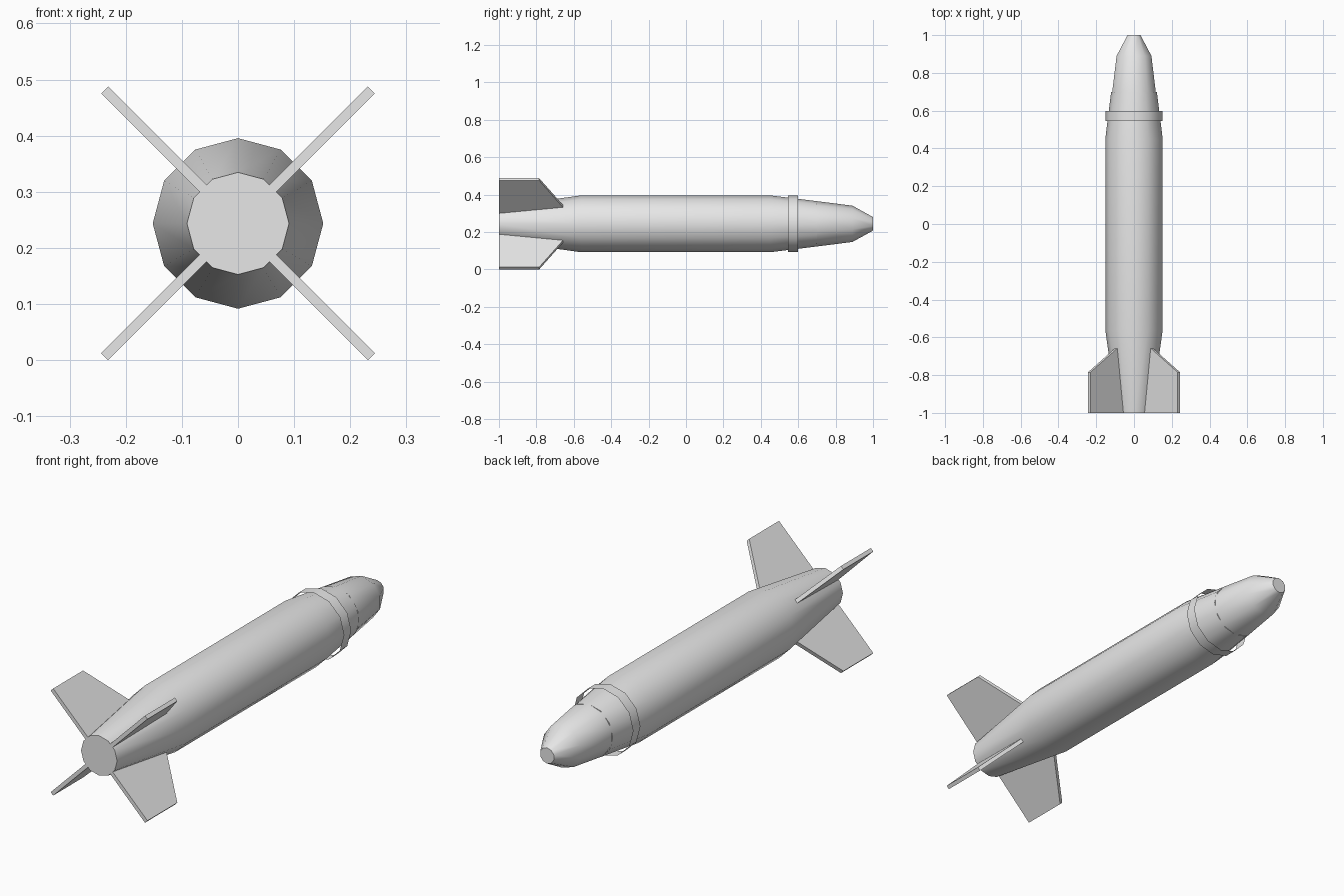
import bpy, bmesh, math
from mathutils import Vector

if "Cube" in bpy.data.objects:
    bpy.data.objects.remove(bpy.data.objects["Cube"])

CZ = 0.2435  # height of the long axis

grey = bpy.data.materials.new("light_grey")
grey.diffuse_color = (0.8, 0.8, 0.8, 1)
grey.use_nodes = True
grey.node_tree.nodes["Principled BSDF"].inputs["Base Color"].default_value = grey.diffuse_color


def finish(name, bm, smooth_angle=None):
    bmesh.ops.recalc_face_normals(bm, faces=bm.faces)
    me = bpy.data.meshes.new(name)
    bm.to_mesh(me)
    bm.free()
    me.materials.append(grey)
    ob = bpy.data.objects.new(name, me)
    bpy.context.collection.objects.link(ob)
    if smooth_angle:
        bpy.ops.object.select_all(action='DESELECT')
        ob.select_set(True)
        bpy.context.view_layer.objects.active = ob
        bpy.ops.object.shade_smooth_by_angle(angle=math.radians(smooth_angle))
    return ob


def lathe(name, profile, sides, caps=True):
    """Revolve (y, radius) points round the long axis, one vertex at the top."""
    bm = bmesh.new()
    rings = []
    for y, r in profile:
        rings.append([bm.verts.new((r * math.sin(a), y, CZ + r * math.cos(a)))
                      for a in (math.tau * i / sides for i in range(sides))])
    for a, b in zip(rings, rings[1:]):
        for i in range(sides):
            j = (i + 1) % sides
            bm.faces.new((a[i], a[j], b[j], b[i]))
    if caps:
        bm.faces.new(rings[0])
        bm.faces.new(rings[-1])
    return finish(name, bm, 40)


# Main casing with tapered tail and shoulder
lathe("body", [(-1, 0.091), (-0.56, 0.152), (0.45, 0.152), (0.70, 0.121)], 12)

# Nose with blunt tip
lathe("nose", [(0.70, 0.121), (0.89, 0.097), (1.0, 0.036)], 10)

# Thin open band standing off the shoulder
lathe("band", [(0.545, 0.152), (0.598, 0.152)], 12, caps=False)

# Four diagonal tail fins
FIN = [(-1, 0.08), (-1, 0.336), (-0.785, 0.336), (-0.648, 0.118)]
HALF = 0.0088
for k in range(4):
    a = math.radians(45 + 90 * k)
    out = Vector((math.cos(a), 0, math.sin(a)))
    side = Vector((-math.sin(a), 0, math.cos(a)))
    bm = bmesh.new()
    plates = [[bm.verts.new(out * r + side * s + Vector((0, y, CZ))) for y, r in FIN]
              for s in (-HALF, HALF)]
    for p in plates:
        bm.faces.new(p)
    for i in range(4):
        j = (i + 1) % 4
        bm.faces.new((plates[0][i], plates[0][j], plates[1][j], plates[1][i]))
    finish(f"tail_fin_{k + 1}", bm)
